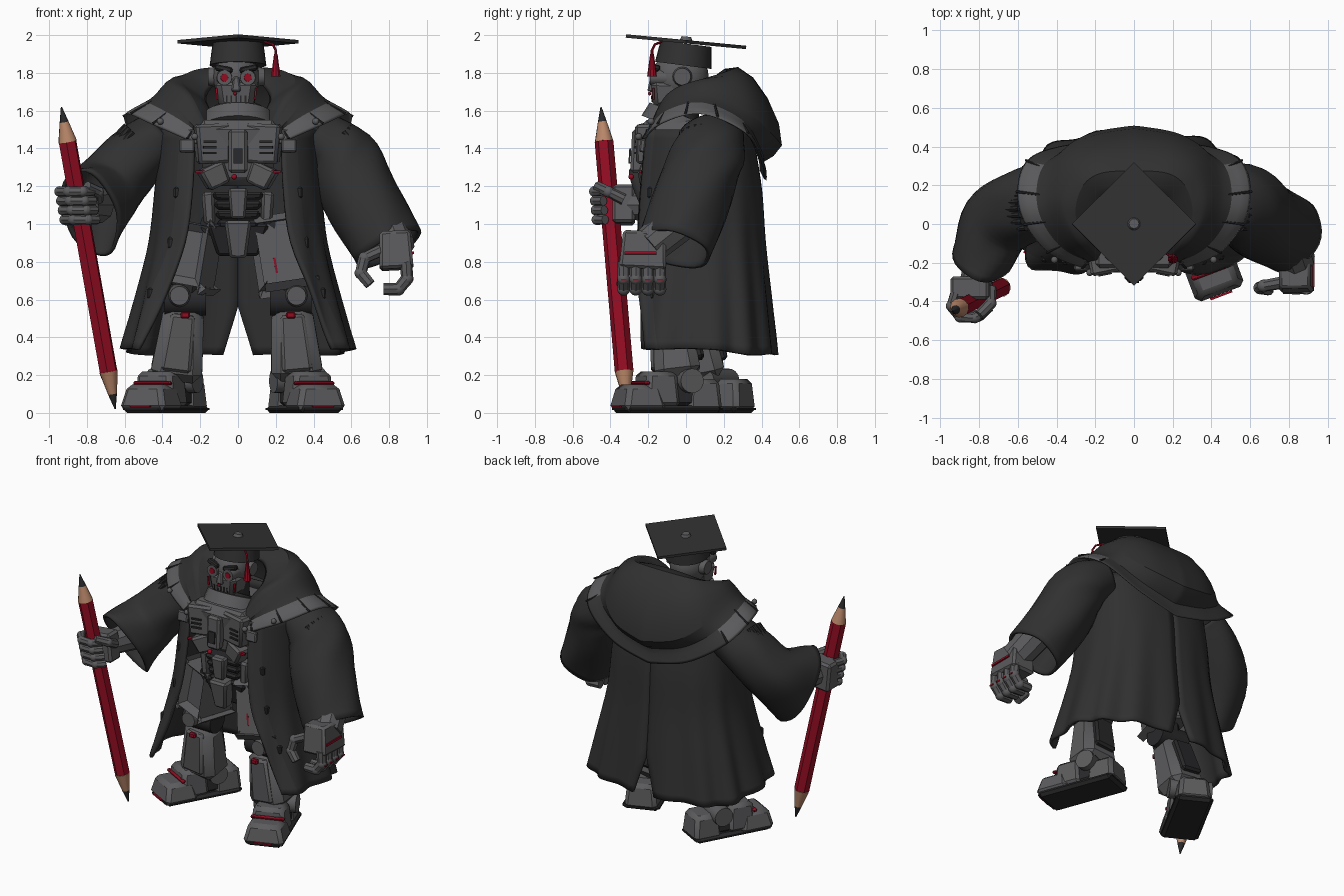
import bpy, bmesh, math
from mathutils import Vector as V, Matrix

if "Cube" in bpy.data.objects:
    bpy.data.objects.remove(bpy.data.objects["Cube"])


def material(name, r, g, b):
    m = bpy.data.materials.new(name)
    m.use_nodes = True
    m.diffuse_color = (r, g, b, 1)
    m.node_tree.nodes["Principled BSDF"].inputs["Base Color"].default_value = (r, g, b, 1)
    return m


cloth = material("black_cloth", .03, .03, .03)
trim = material("charcoal_trim", .036, .036, .037)
armor = material("grey_armor", .105, .105, .11)
dark = material("dark_metal", .022, .022, .024)
red = material("red_paint", .29, .004, .016)
wood = material("bare_wood", .48, .24, .14)
made = []


def finish(name, bm, mats):
    bmesh.ops.recalc_face_normals(bm, faces=bm.faces[:])
    me = bpy.data.meshes.new(name)
    bm.to_mesh(me)
    bm.free()
    for m in mats:
        me.materials.append(m)
    ob = bpy.data.objects.new(name, me)
    bpy.context.collection.objects.link(ob)
    made.append(ob)
    return ob


def aim(a, b, spin=0):
    turn = V((0, 0, 1)).rotation_difference(b - a).to_matrix().to_4x4()
    return Matrix.Translation((a + b) / 2) @ turn @ Matrix.Rotation(spin, 4, 'Z')


def rod(name, a, b, r1, r2, mat, n=16):
    a, b = V(a), V(b)
    bm = bmesh.new()
    bmesh.ops.create_cone(bm, cap_ends=True, segments=n, radius1=r1, radius2=r2,
                          depth=(b - a).length, matrix=aim(a, b))
    return finish(name, bm, [mat])


def block(name, a, b, w, d, mat, taper=1, spin=0, bevel=.015):
    """Bevelled box running from a to b; taper scales the end at b."""
    a, b = V(a), V(b)
    bm = bmesh.new()
    bmesh.ops.create_cube(bm)
    for v in bm.verts:
        k = taper if v.co.z > 0 else 1
        v.co = V((v.co.x * w * k, v.co.y * d * k, v.co.z * (b - a).length))
    bm.transform(aim(a, b, spin))
    if bevel:
        bmesh.ops.bevel(bm, geom=bm.edges[:], offset=min(bevel, w / 4, d / 4), segments=1, affect='EDGES')
    return finish(name, bm, [mat])


def ball(name, loc, size, mat):
    bm = bmesh.new()
    bmesh.ops.create_uvsphere(bm, u_segments=20, v_segments=12, radius=1,
                              matrix=Matrix.Translation(loc) @ Matrix.Diagonal((*size, 1)))
    return finish(name, bm, [mat])


def chain(name, pts, r, mat):
    for i in range(len(pts) - 1):
        rod(f"{name}_{i + 1}", pts[i], pts[i + 1], r, r * .92, mat, 8)
        if i:
            ball(f"{name}_joint_{i}", pts[i], (r, r, r), mat)


def spline(pts, n):
    """Catmull-Rom samples through tuples of any length."""
    p = [pts[0], *pts, pts[-1]]
    out = []
    for i in range(n + 1):
        u = i / n * (len(pts) - 1)
        k = min(int(u), len(pts) - 2)
        t = u - k
        out.append([b + t / 2 * (c - a + t * (2 * a - 5 * b + 4 * c - d + t * (3 * (b - c) + d - a)))
                    for a, b, c, d in zip(*p[k:k + 4])])
    return out


def sheet(name, rows, mats, rule=lambda r, c: 0, closed=False, thick=.02):
    bm = bmesh.new()
    g = [[bm.verts.new(p) for p in row] for row in rows]
    w = len(g[0])
    for r in range(len(g) - 1):
        for c in range(w if closed else w - 1):
            d = (c + 1) % w
            bm.faces.new((g[r][c], g[r][d], g[r + 1][d], g[r + 1][c])).material_index = rule(r, c)
    ob = finish(name, bm, mats)
    s = ob.modifiers.new("Thickness", 'SOLIDIFY')
    s.thickness, s.offset = thick, 0
    return ob


# Robe: two open halves with a rear slit; profile is height, half width, opening, front and back depth
PROFILE = [(1.5, .4, .23, .34, .24), (1.2, .43, .24, .37, .29), (.9, .46, .28, .4, .31),
           (.6, .53, .4, .45, .34), (.33, .6, .51, .5, .37)]


def robe_half(name, s):
    rows = []
    for z, rx, xin, front, back in spline(PROFILE, 18):
        lo = .09 * max(0, .55 - z) / .25
        hi = math.pi - math.asin((xin / rx) ** 1.25)
        row = []
        for c in range(41):
            th = lo + (hi - lo) * c / 40
            k = 1 + .035 * max(0, 1.25 - z) * math.sin(13 * th + s)
            sn, cs = math.sin(th) ** .8, abs(math.cos(th)) ** .8
            y = back * cs if math.cos(th) > 0 else -front * cs
            hem = (.03 * math.sin(5 * th) - .1 * math.cos(th)) * max(0, .6 - z)
            row.append(V((s * rx * sn * k, .1 + y * k, z + hem)))
        rows.append(row)
    sheet(name, rows, [cloth, trim], lambda r, c: int(c > 35))
    for row in rows[5:14:4]:
        block("robe_buckle", row[36] - V((0, 0, .03)), row[36] + V((0, 0, .03)), .035, .035, dark)


robe_half("robe_left", 1)
robe_half("robe_right", -1)

# Mantle and hood: half outlines of hem, fold and ridge, mirrored into one draped surface
HEM = [(.2, -.25, 1.41), (.45, -.15, 1.52), (.6, .08, 1.58), (.56, .33, 1.47), (.3, .42, 1.3), (0, .43, 1.22)]
FOLD = [(.19, -.24, 1.45), (.34, -.1, 1.63), (.43, .1, 1.67), (.4, .34, 1.56), (.25, .49, 1.43), (0, .55, 1.37)]
RIDGE = [(.14, -.21, 1.46), (.25, -.12, 1.67), (.32, .04, 1.76), (.28, .19, 1.82), (.18, .26, 1.86), (0, .27, 1.87)]
hem, fold, ridge = (spline(p, 30) for p in (HEM, FOLD, RIDGE))
band = [V(p).lerp(V((0, .08, 1.62)), .2) + V((0, 0, .05)) for p in hem]
inner = [(x * .5, y * .5, z - .11) for x, y, z in ridge]
back = [V(f).lerp(V(r), .55) + V((0, .035, .035)) for f, r in zip(fold, ridge)]


def mirrored(h):
    return [tuple(p) for p in h] + [(-p[0], p[1], p[2]) for p in h[-2::-1]]


mantle = sheet("hooded_mantle", [mirrored(h) for h in (hem, band, fold, back, ridge, inner)],
               [cloth, armor, trim],
               lambda r, c: 0 if r else (1 if min(c, 59 - c) < 18 else 2), thick=.025)
sub = mantle.modifiers.new("Smooth", 'SUBSURF')
sub.levels = sub.render_levels = 1
for s in (1, -1):
    for i in range(2, 19, 4):
        a, b = V(hem[i]), V(band[i])
        flip, up = V((s, 1, 1)), V((0, 0, .012))
        rod("band_seam", a * flip + up, b * flip + up, .007, .007, dark, 6)
    for p in (hem[1], hem[5]):
        ball("band_stud", (s * p[0], p[1] - .01, p[2] + .04), (.018, .018, .018), armor)
    # Ribbed shoulder inserts lying on the sleeves, and front clasps
    for i in range(8):
        dy = -.12 + .034 * i
        sink = .7 * (.17 - math.sqrt(.17 ** 2 - dy ** 2)) + .008
        rod("shoulder_rib", (s * (.6 - sink), .1 + dy, 1.53 - sink),
            (s * (.715 - sink), .09 + dy, 1.41 - sink), .016, .014, dark, 8)
    block("robe_clasp", (s * .27, -.235, 1.38), (s * .27, -.225, 1.45), .08, .03, armor)


# Sleeves: flared tubes with soft folds
def sleeve(name, path):
    pts = spline(path, 16)
    rows = []
    for i, (x, y, z, w, h) in enumerate(pts):
        t = (V(pts[min(i + 1, 16)][:3]) - V(pts[max(i - 1, 0)][:3])).normalized()
        side = t.cross(V((0, 0, 1))).normalized()
        up = side.cross(t)
        row = []
        for c in range(32):
            a = math.tau * c / 32
            k = 1 + .025 * math.sin(5 * a + i * .7)
            row.append(V((x, y, z)) + (side * math.cos(a) * w + up * math.sin(a) * h) * k)
        rows.append(row)
    sheet(name, rows, [cloth], closed=True)


sleeve("left_sleeve", [(.42, .14, 1.46, .16, .13), (.56, .11, 1.35, .19, .17), (.65, .03, 1.14, .2, .19), (.8, -.06, .87, .19, .18)])
sleeve("right_sleeve", [(-.42, .14, 1.46, .16, .13), (-.56, .1, 1.34, .18, .16), (-.7, .01, 1.18, .18, .18),
                        (-.78, -.16, 1.06, .15, .26)])

# Pencil: hexagonal shaft sharpened at both ends
top, tail = V((-.935, -.45, 1.62)), V((-.65, -.31, .02))
STOPS = [(0, .003), (.05, .024), (.115, .05), (.875, .05), (.95, .024), (1, .003)]
for (f, r), (g, q), (part, m, n) in zip(STOPS, STOPS[1:], [
        ("upper_lead", dark, 12), ("upper_wood", wood, 12), ("shaft", red, 6),
        ("lower_wood", wood, 12), ("lower_lead", dark, 12)]):
    rod("pencil_" + part, top.lerp(tail, f), top.lerp(tail, g), r, q, m, n)

# Right hand wrapped around the pencil
rod("right_forearm", (-.75, -.08, 1.1), (-.82, -.3, 1.1), .1, .08, armor, 10)
block("right_palm", (-.83, -.33, 1.0), (-.85, -.33, 1.2), .2, .12, armor)
for i in range(4):
    c = top.lerp(tail, .28 + i * .031)
    chain("right_finger", [c + V((.09 * math.cos(a), .08 * math.sin(a), 0))
                           for a in (2.4, 3.3, 4.2, 5.1, 5.9)], .028, armor)
chain("right_thumb", [(-.74, -.33, 1.13), (-.74, -.41, 1.17), (-.8, -.47, 1.2)], .03, armor)

# Left hand hanging open
rod("left_forearm", (.78, -.03, 1.02), (.84, -.2, .88), .11, .1, armor, 10)
block("left_palm", (.84, -.23, .76), (.83, -.22, .96), .18, .25, armor, .9)
block("left_hand_stripe", (.928, -.24, .84), (.926, -.24, .855), .01, .17, red, bevel=0)
for i in range(4):
    y = -.33 + .064 * i
    chain("left_finger", [(.89, y, .8), (.895, y, .71), (.85, y, .655), (.77, y, .655)], .034, armor)
    block("left_knuckle_mark", (.926, y, .7), (.926, y, .71), .008, .03, red, bevel=0)
chain("left_thumb", [(.78, -.3, .87), (.67, -.32, .82), (.65, -.33, .74), (.7, -.34, .68)], .033, armor)

# Torso
block("chest", (0, -.03, 1.2), (0, -.03, 1.55), .34, .34, armor, 1.35, bevel=.05)
rod("neck_ring", (0, -.05, 1.5), (0, -.02, 1.575), .2, .185, armor, 24)
rod("neck_well", (0, -.05, 1.52), (0, -.018, 1.58), .16, .16, dark, 24)
rod("neck", (0, -.02, 1.55), (0, -.03, 1.7), .09, .09, dark)
block("sternum", (0, -.26, 1.27), (0, -.25, 1.5), .1, .07, armor)
block("sternum_inset", (0, -.3, 1.32), (0, -.295, 1.4), .05, .01, dark, bevel=0)
ball("chest_light", (-.02, -.29, 1.25), (.015, .015, .015), red)
for i in range(4):
    z = 1.17 - i * .05
    block("abdomen_segment", (0, -.03, z - .045), (0, -.03, z), .25 - i * .015, .3 - i * .01, dark, 1.1)
block("belly_plate", (0, -.2, 1.03), (0, -.21, 1.19), .08, .05, armor, 1.3)
block("pelvis", (0, -.02, .83), (0, -.02, 1.0), .22, .2, dark, 1.5)
block("groin_plate", (0, -.17, .82), (0, -.18, 1.02), .09, .08, armor, 1.6)
for s in (1, -1):
    block("pectoral", (s * .13, -.2, 1.32), (s * .14, -.2, 1.53), .17, .1, armor, 1.1, -s * .2)
    block("rib_plate", (s * .1, -.18, 1.2), (s * .15, -.19, 1.31), .12, .1, armor, 1.2, -s * .2)
    block("waist_plate", (s * .15, -.06, 1.0), (s * .16, -.06, 1.17), .06, .2, armor, 1.1)
    for i in range(3):
        block("chest_vent", (s * .15, -.255, 1.37 + i * .03), (s * .15, -.255, 1.382 + i * .03), .07, .02, dark, 1, -s * .2, 0)
    block("chest_mark", (s * .2, -.24, 1.27), (s * .2, -.24, 1.283), .05, .02, red, bevel=0)
    rod("hip_joint", (s * .14, -.14, 1.0), (s * .14, .08, 1.0), .06, .06, dark)

# Head
hx = -.01
ball("skull", (hx, -.03, 1.78), (.125, .15, .14), armor)
block("jaw", (hx, -.1, 1.61), (hx, -.095, 1.76), .18, .15, armor, 1.25, bevel=.03)
block("nose_guard", (hx, -.19, 1.7), (hx, -.18, 1.78), .05, .03, armor, .6)
ball("nose_light", (hx - .005, -.193, 1.69), (.009, .009, .009), red)
for i in range(5):
    block("mouth_slot", (hx - .05 + i * .025, -.178, 1.645), (hx - .05 + i * .025, -.18, 1.68), .009, .01, dark, bevel=0)
for s in (1, -1):
    block("brow", (hx + s * .02, -.175, 1.81), (hx + s * .11, -.155, 1.83), .03, .04, dark)
    rod("eye_socket", (hx + s * .062, -.1, 1.775), (hx + s * .062, -.19, 1.775), .046, .04, armor)
    rod("eye", (hx + s * .062, -.18, 1.775), (hx + s * .062, -.194, 1.775), .022, .02, red)
    rod("ear_disc", (hx + s * .1, -.02, 1.78), (hx + s * .15, -.02, 1.78), .055, .045, armor)
    block("cheek_mark", (hx + s * .1, -.172, 1.66), (hx + s * .105, -.172, 1.72), .01, .01, red, bevel=0)

# Cap, board and tassel
rod("cap_base", (0, -.015, 1.84), (0, 0, 1.955), .15, .135, cloth, 24)
board = rod("cap_board", (0, 0, -.009), (0, 0, .009), .32, .32, cloth, 4)
board.matrix_world = Matrix.Translation((0, 0, 1.965)) @ Matrix.Rotation(-.095, 4, 'X')
rod("cap_button", (0, 0, 1.97), (0, .002, 1.992), .034, .025, armor)
chain("tassel_cord", [(.14, -.13, 1.965), (.185, -.165, 1.95), (.2, -.18, 1.92), (.2, -.18, 1.88)], .007, red)
rod("tassel", (.2, -.18, 1.78), (.2, -.18, 1.9), .026, .01, red, 10)

# Legs: hip, knee, ankle and foot turn for each side
LEGS = [("left", 1, V((.21, -.03, 1.0)), V((.28, -.09, .6)), V((.315, -.04, .2)), V((.35, -.1, 0)), .36),
        ("right", -1, V((-.21, 0, 1.0)), V((-.28, .01, .6)), V((-.33, .09, .2)), V((-.38, .08, 0)), -.5)]
for side, s, hip, knee, ankle, foot, turn in LEGS:
    rod(side + "_thigh", hip, knee, .1, .08, dark, 10)
    block(side + "_thigh_plate", hip, hip.lerp(knee, .8), .2, .2, armor, 1.05, bevel=.04)
    block(side + "_thigh_mark", hip.lerp(knee, .45) + V((-s * .05, -.108, 0)), hip.lerp(knee, .65) + V((-s * .05, -.108, 0)), .012, .012, red, bevel=0)
    rod(side + "_knee", knee + V((-.11, 0, 0)), knee + V((.11, 0, 0)), .085, .085, dark)
    rod(side + "_knee_disc", knee + V((s * .03, -.04, .02)), knee + V((s * .03, -.13, .02)), .065, .05, armor)
    block(side + "_shin", ankle + V((0, 0, -.02)), ankle.lerp(knee, .9), .28, .25, armor, .76, bevel=.05)
    block(side + "_shin_plate", ankle + V((0, -.115, .02)), ankle.lerp(knee, .8) + V((0, -.09, 0)), .16, .06, armor, .8)
    block(side + "_knee_mark", knee + V((0, -.12, -.1)), knee + V((0, -.12, -.065)), .05, .03, red)
    block(side + "_calf", ankle.lerp(knee, .2) + V((0, .1, 0)), ankle.lerp(knee, .8) + V((0, .08, 0)), .16, .1, dark, .9)
    spin = Matrix.Rotation(turn, 3, 'Z')
    for part, y, lo, hi, w, d, m, tp in [
            ("sole", 0, 0, .04, .25, .55, dark, 1), ("toe_cap", -.165, .015, .15, .28, .24, armor, .75),
            ("instep", -.06, .03, .22, .24, .2, armor, .85), ("heel", .18, .01, .18, .22, .2, armor, .85),
            ("arch", .07, .03, .18, .2, .2, dark, .9), ("toe_stripe", -.15, .148, .17, .23, .03, red, .95),
            ("toe_mark", -.286, .03, .04, .12, .012, red, 1)]:
        p = foot + spin @ V((0, y, 0))
        block(f"{side}_{part}", p + V((0, 0, lo)), p + V((0, 0, hi)), w, d, m, tp, turn, 0 if "mark" in part else .025)
    p = foot + spin @ V((0, .09, .17))
    rod(side + "_ankle_disc", p - spin @ V((.14, 0, 0)), p + spin @ V((.14, 0, 0)), .065, .065, armor)

# Smooth curved parts and keep hard edges
for ob in made:
    ob.select_set(True)
bpy.context.view_layer.objects.active = made[0]
bpy.ops.object.shade_smooth_by_angle(angle=math.radians(35))
